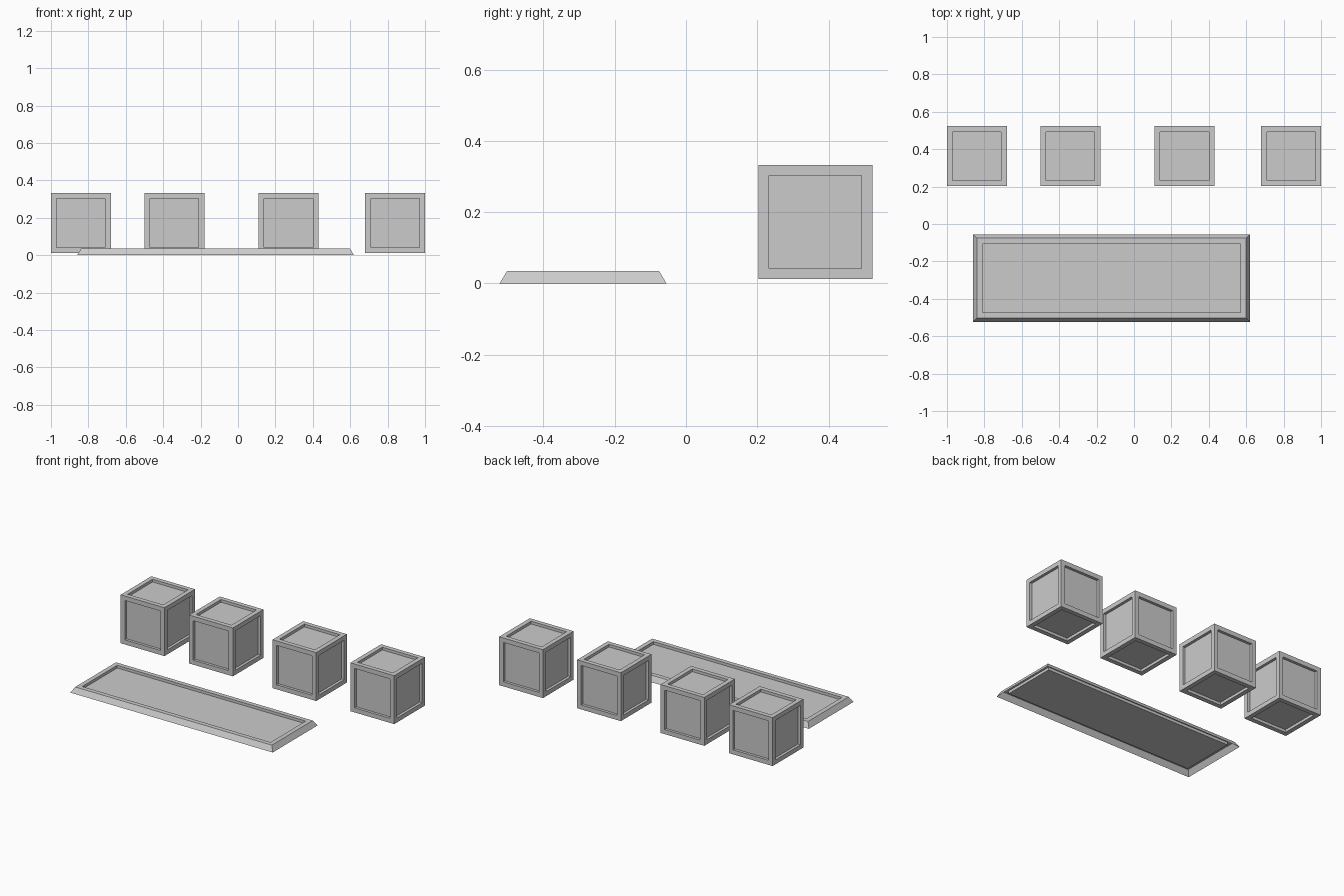
import bpy, bmesh
from mathutils import Vector, Matrix

if "Cube" in bpy.data.objects:
    bpy.data.objects.remove(bpy.data.objects["Cube"])


def recess(bm, faces, border, depth):
    """Sink a straight-walled panel into each face."""
    bmesh.ops.inset_individual(bm, faces=faces, thickness=border, use_even_offset=True)
    bm.normal_update()
    sunk = bmesh.ops.extrude_discrete_faces(bm, faces=faces)["faces"]
    bm.normal_update()
    for f in sunk:
        bmesh.ops.translate(bm, vec=f.normal * -depth, verts=f.verts[:])


def box(size, centre):
    bm = bmesh.new()
    bmesh.ops.create_cube(bm, size=1, matrix=Matrix.Translation(Vector(centre)) @ Matrix.Diagonal((*size, 1)))
    bm.normal_update()
    return bm


def add_object(name, bm, location):
    mesh = bpy.data.meshes.new(name)
    bm.to_mesh(mesh)
    bm.free()
    obj = bpy.data.objects.new(name, mesh)
    obj.location = location
    bpy.context.collection.objects.link(obj)
    return obj


# Row of framed blocks with a sunken panel on all six sides
SIDE = 0.32
for i, x in enumerate((-0.84, -0.34, 0.27, 0.84)):
    bm = box((SIDE,) * 3, (0, 0, 0))
    recess(bm, bm.faces[:], 0.03, 0.018)
    add_object(f"block_{i + 1}", bm, (x, 0.363, 0.012 + SIDE / 2))

# Low tray: sloped outer walls, sunken top panel, open underside
W, D, H, SLOPE = 1.48, 0.468, 0.035, 0.021
bm = box((W, D, H), (0, 0, H / 2))
for v in bm.verts:
    if v.co.z > H / 2:
        v.co.x *= 1 - 2 * SLOPE / W
        v.co.y *= 1 - 2 * SLOPE / D
bm.normal_update()
bmesh.ops.delete(bm, geom=[f for f in bm.faces if f.normal.z < -0.9], context='FACES_ONLY')
recess(bm, [f for f in bm.faces if f.normal.z > 0.9], 0.03, 0.018)
add_object("tray", bm, (-0.12, -0.289, 0))
